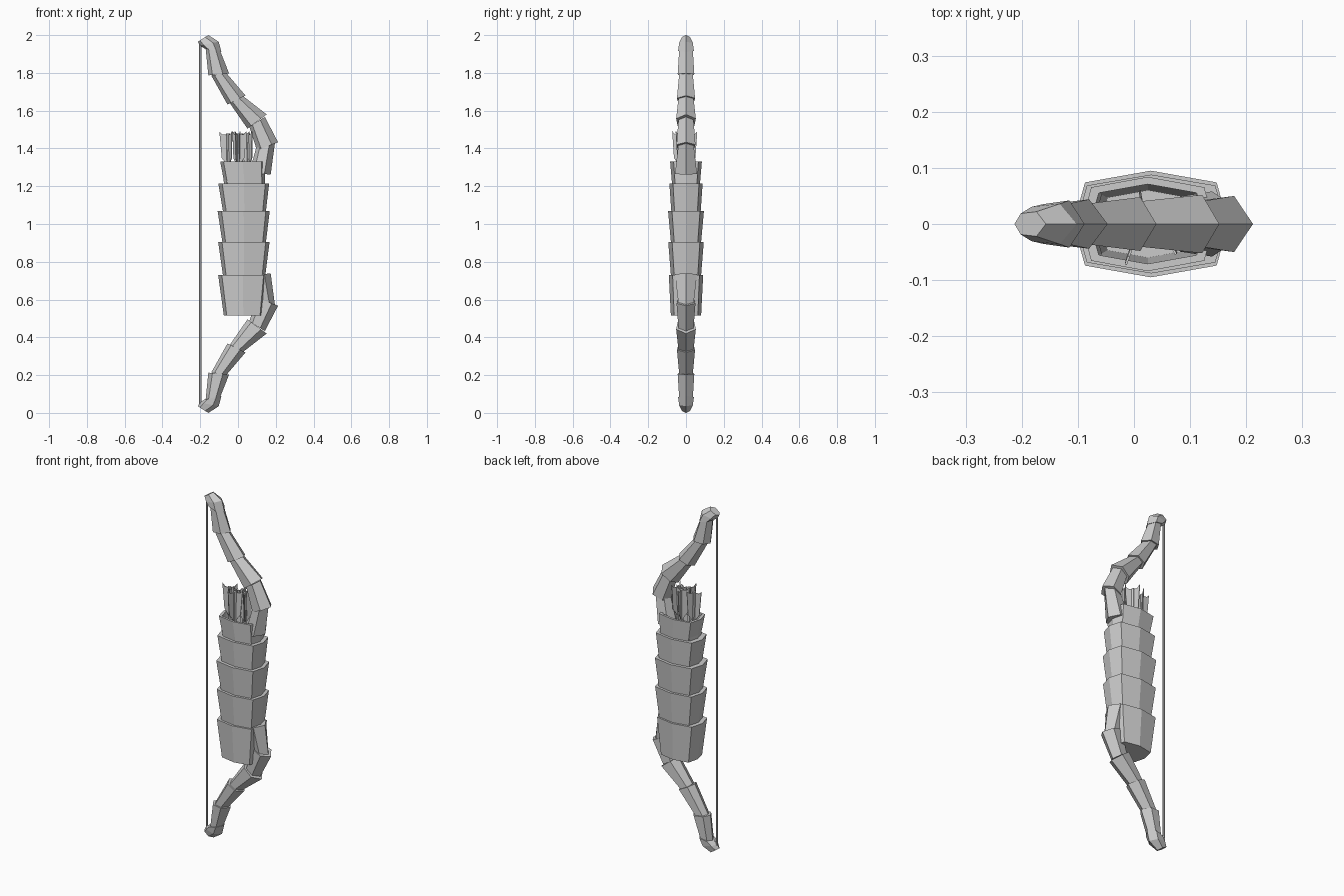
import bpy, bmesh, math
from mathutils import Vector, Matrix

cube = bpy.data.objects.get("Cube")
if cube:
    bpy.data.objects.remove(cube)

grey = bpy.data.materials.new("plain_grey")
grey.use_nodes = True
grey.diffuse_color = (0.6, 0.6, 0.6, 1)
grey.node_tree.nodes["Principled BSDF"].inputs["Base Color"].default_value = (0.6, 0.6, 0.6, 1)


def finish(name, bm):
    bmesh.ops.recalc_face_normals(bm, faces=bm.faces)
    mesh = bpy.data.meshes.new(name)
    bm.to_mesh(mesh)
    bm.free()
    mesh.materials.append(grey)
    ob = bpy.data.objects.new(name, mesh)
    bpy.context.collection.objects.link(ob)
    return ob


def loft(bm, rings):
    """Skin a list of equal-length point rings and cap both ends."""
    loops = [[bm.verts.new(p) for p in ring] for ring in rings]
    n = len(loops[0])
    for a, b in zip(loops, loops[1:]):
        for i in range(n):
            j = (i + 1) % n
            bm.faces.new((a[i], a[j], b[j], b[i]))
    bm.faces.new(loops[0])
    bm.faces.new(loops[-1])


# Quiver: flared bands with ledges, open and hollow at the top
def quiver_ring(z, left, right, depth):
    mid, half = (left + right) / 2, (right - left) / 2
    unit = [(1, 0), (.85, .78), (0, 1), (-.85, .78),
            (-1, 0), (-.85, -.78), (0, -1), (.85, -.78)]
    return [(mid + half * x, depth * y, z) for x, y in unit]


bands = [  # bottom z, top z, bottom (left, right, depth), top (left, right, depth)
    (.515, .73, (-.075, .132, .08), (-.105, .155, .091)),
    (.73, .905, (-.08, .145, .08), (-.105, .167, .094)),
    (.905, 1.07, (-.083, .148, .08), (-.108, .168, .095)),
    (1.07, 1.215, (-.08, .148, .078), (-.104, .165, .088)),
    (1.215, 1.33, (-.072, .142, .074), (-.094, .143, .084)),
]
rings = []
for z0, z1, low, high in bands:
    rings += [quiver_ring(z0, *low), quiver_ring(z1, *high)]
rings += [quiver_ring(1.33, -.078, .127, .071), quiver_ring(.6, -.06, .11, .06)]
bm = bmesh.new()
loft(bm, rings)
finish("quiver", bm)


# Bow limbs: overlapping six-sided segments, wider away from the tip
def limb_ring(inner, outer, width):
    a, b = Vector((inner[0], 0, inner[1])), Vector((outer[0], 0, outer[1]))
    ring = [(0, 0), (.2, .85), (.7, 1), (1, 0), (.7, -1), (.2, -.85)]
    return [a.lerp(b, t) + Vector((0, width * s, 0)) for t, s in ring]


segments = {  # each section: inner edge, outer edge, half width
    "tip": [((-.213, 1.965), (-.157, 2.0), .022), ((-.203, 1.945), (-.102, 1.965), .036),
            ((-.178, 1.93), (-.088, 1.91), .042)],
    "outer": [((-.172, 1.935), (-.094, 1.915), .036), ((-.157, 1.787), (-.047, 1.797), .044)],
    "middle": [((-.142, 1.787), (-.06, 1.797), .036), ((-.056, 1.633), (.04, 1.68), .048)],
    "inner": [((-.042, 1.638), (.027, 1.677), .04), ((.05, 1.505), (.152, 1.58), .052)],
    "elbow": [((.06, 1.515), (.142, 1.567), .04), ((.1, 1.39), (.212, 1.433), .05)],
    "root": [((.098, 1.412), (.196, 1.432), .04), ((.06, 1.27), (.173, 1.262), .058)],
}
for side, flip in (("upper", False), ("lower", True)):
    for part, sections in segments.items():
        bm = bmesh.new()
        loft(bm, [limb_ring(*s) for s in sections])
        if flip:
            for v in bm.verts:
                v.co.z = 2 - v.co.z
        finish(f"{side}_limb_{part}", bm)

# Grip joining the limbs inside the quiver
bm = bmesh.new()
loft(bm, [limb_ring((.075, z), (.135, z), .035) for z in (.72, 1.28)])
finish("grip", bm)


def rod(bm, x, y, z0, z1, radius, sides=6):
    turn = [2 * math.pi * i / sides for i in range(sides)]
    loft(bm, [[(x + radius * math.cos(a), y + radius * math.sin(a), z) for a in turn]
              for z in (z0, z1)])


# Bow string
bm = bmesh.new()
rod(bm, -.2, 0, .045, 1.955, .006)
finish("bow_string", bm)

# Arrows: shaft with three thin swept feathers
fin = [(0, 1.3), (.035, 1.35), (.045, 1.49), (.03, 1.475), (0, 1.475)]
arrows = [(-.052, 0, 180, .02), (.018, .015, 100, 0), (.055, -.015, 60, .03), (.0, -.03, 250, -.01)]
for i, (x, y, angle, lean) in enumerate(arrows):
    bm = bmesh.new()
    rod(bm, 0, 0, .62, 1.48, .01)
    for k in range(3):
        spin = Matrix.Rotation(math.radians(angle + 120 * k), 3, 'Z')
        loft(bm, [[spin @ Vector((r, s, z)) for r, z in fin] for s in (-.002, .002)])
    for v in bm.verts:
        v.co += Vector((x - lean * (v.co.z - 1.4), y, 0))
    finish(f"arrow_{i + 1}", bm)
